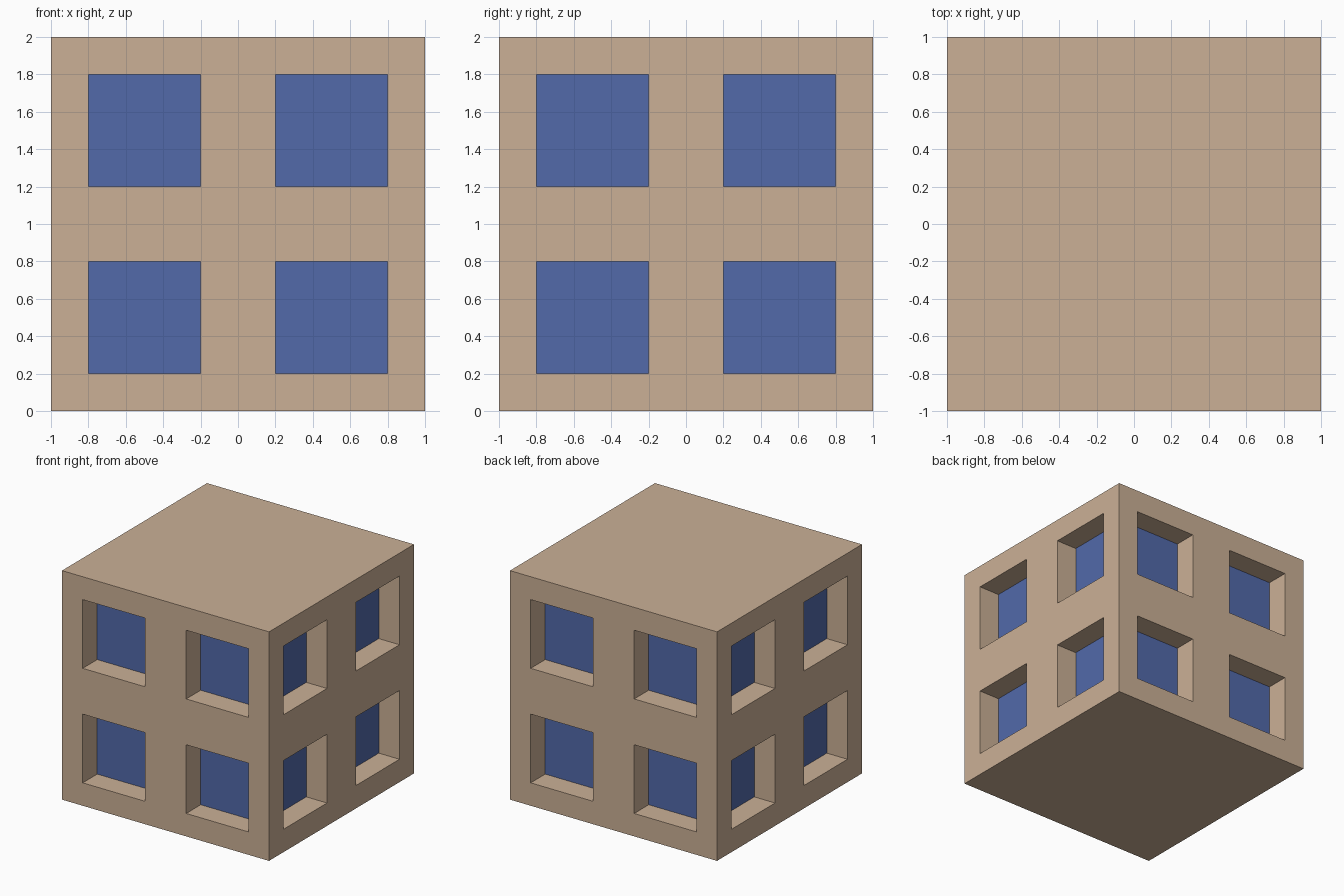
import bpy, bmesh
from mathutils import Vector

if "Cube" in bpy.data.objects:
    bpy.data.objects.remove(bpy.data.objects["Cube"])

WIN_IN, WIN_OUT, DEPTH = 0.2, 0.8, 0.2


def material(name, rgb):
    m = bpy.data.materials.new(name)
    m.diffuse_color = (*rgb, 1)
    m.use_nodes = True
    m.node_tree.nodes["Principled BSDF"].inputs["Base Color"].default_value = m.diffuse_color
    return m


bm = bmesh.new()
bmesh.ops.create_cube(bm, size=2)

# Score the window outlines across the block along all three axes
for axis in range(3):
    normal = Vector((0, 0, 0))
    normal[axis] = 1
    for offset in (-WIN_OUT, -WIN_IN, WIN_IN, WIN_OUT):
        bmesh.ops.bisect_plane(bm, geom=bm.verts[:] + bm.edges[:] + bm.faces[:],
                               plane_co=normal * offset, plane_no=normal)
bm.normal_update()

# Plain roof and floor
flat = [e for e in bm.edges if all(abs(f.normal.z) > 0.9 for f in e.link_faces)]
bmesh.ops.dissolve_edges(bm, edges=flat, use_verts=False)
bm.normal_update()


def is_window(face):
    if abs(face.normal.z) > 0.5:
        return False
    c = face.calc_center_median()
    across = c.y if abs(face.normal.x) > 0.5 else c.x
    return all(WIN_IN < abs(v) < WIN_OUT for v in (across, c.z))


# Recessed windows: push each pane inward and colour it as glass
windows = [f for f in bm.faces if is_window(f)]
panes = bmesh.ops.extrude_discrete_faces(bm, faces=windows)["faces"]
for pane in panes:
    pane.normal_update()
    bmesh.ops.translate(bm, verts=pane.verts[:], vec=pane.normal * -DEPTH)
    pane.material_index = 1

# Stand the block on the ground
bmesh.ops.translate(bm, verts=bm.verts[:], vec=(0, 0, 1))

mesh = bpy.data.meshes.new("building_block")
bm.to_mesh(mesh)
bm.free()
mesh.materials.append(material("tan wall", (0.597, 0.434, 0.305)))
mesh.materials.append(material("blue glass", (0.084, 0.144, 0.402)))
bpy.context.collection.objects.link(bpy.data.objects.new("building_block", mesh))
